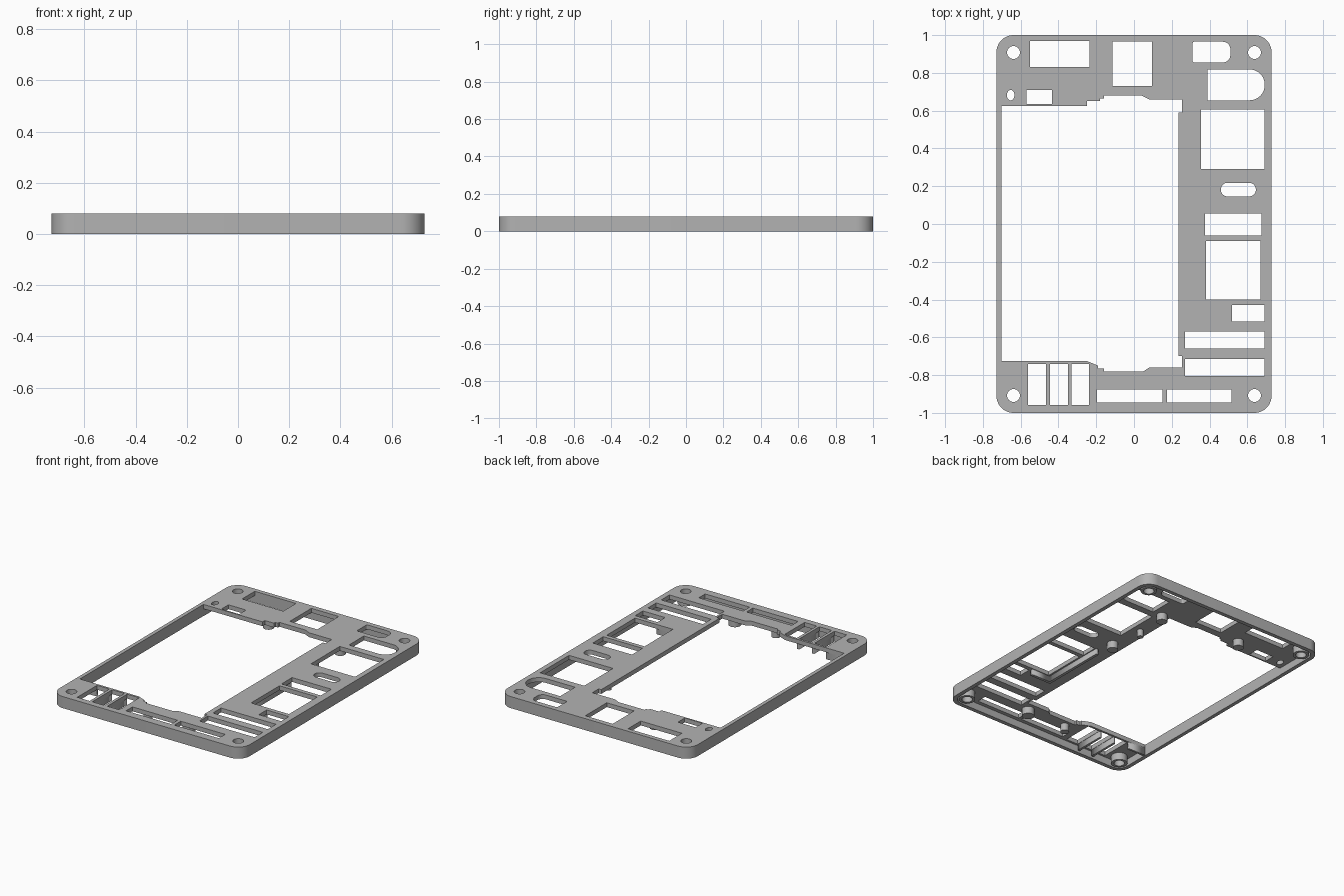
import bpy
import bmesh
from math import cos, sin, pi

if "Cube" in bpy.data.objects:
    bpy.data.objects.remove(bpy.data.objects["Cube"])

HEIGHT = 0.08
PLATE_Z = 0.05

grey = bpy.data.materials.new("plain_grey")
grey.use_nodes = True
colour = (0.45, 0.45, 0.45, 1)
grey.diffuse_color = colour
grey.node_tree.nodes["Principled BSDF"].inputs["Base Color"].default_value = colour


def rounded(x0, x1, y0, y1, left=0, right=0, steps=10):
    """Rectangle outline with separate corner radii for its left and right ends."""
    points = []
    for cx, cy, r, start in ((x1, y1, right, 0), (x0, y1, left, 1),
                             (x0, y0, left, 2), (x1, y0, right, 3)):
        if r == 0:
            points.append((cx, cy))
            continue
        ox = cx - r if cx == x1 else cx + r
        oy = cy - r if cy == y1 else cy + r
        for i in range(steps + 1):
            a = (start + i / steps) * pi / 2
            points.append((ox + r * cos(a), oy + r * sin(a)))
    return points


def oval(x, y, rx, ry=None, n=32):
    ry = ry or rx
    return [(x + rx * cos(2 * pi * i / n), y + ry * sin(2 * pi * i / n)) for i in range(n)]


def prism(name, outlines, z0, z1):
    """Extrude filled outlines; outlines inside others become holes."""
    curve = bpy.data.curves.new(name, 'CURVE')
    curve.dimensions = '2D'
    curve.fill_mode = 'BOTH'
    curve.extrude = (z1 - z0) / 2
    for outline in outlines:
        spline = curve.splines.new('POLY')
        spline.points.add(len(outline) - 1)
        for p, (x, y) in zip(spline.points, outline):
            p.co = (x, y, 0, 1)
        spline.use_cyclic_u = True
    obj = bpy.data.objects.new(name, curve)
    bpy.context.collection.objects.link(obj)
    activate(obj)
    bpy.ops.object.convert(target='MESH')
    obj = bpy.context.object
    bm = bmesh.new()
    bm.from_mesh(obj.data)
    bmesh.ops.remove_doubles(bm, verts=bm.verts, dist=0.0001)
    bmesh.ops.translate(bm, verts=bm.verts, vec=(0, 0, (z0 + z1) / 2))
    bmesh.ops.recalc_face_normals(bm, faces=bm.faces)
    bm.to_mesh(obj.data)
    bm.free()
    obj.data.materials.clear()
    obj.data.materials.append(grey)
    return obj


def activate(obj):
    bpy.ops.object.select_all(action='DESELECT')
    obj.select_set(True)
    bpy.context.view_layer.objects.active = obj


def cut(obj, cutter):
    mod = obj.modifiers.new("cut", 'BOOLEAN')
    mod.operation = 'DIFFERENCE'
    mod.solver = 'EXACT'
    mod.object = cutter
    activate(obj)
    bpy.ops.object.modifier_apply(modifier=mod.name)
    bpy.data.objects.remove(cutter)


# Frame body
frame = prism("frame", [rounded(-0.728, 0.728, -1, 1, 0.09, 0.09)], 0, HEIGHT)

# Hollow underside, leaving round posts standing
corners = [(sx * 0.638, sy * 0.908) for sx in (-1, 1) for sy in (-1, 1)]
posts = [oval(x, y, 0.052) for x, y in corners]
posts += [oval(x, y, r) for x, y, r in (
    (0.32, 0.66, 0.035), (0.33, 0.18, 0.035), (0.3, 0.42, 0.02),
    (-0.27, 0.72, 0.035), (0.2, -0.82, 0.04), (-0.11, -0.825, 0.028))]
cut(frame, prism("pocket", [rounded(-0.7, 0.7, -0.972, 0.972, 0.065, 0.065)] + posts,
                 -0.02, PLATE_Z))

# Main stepped opening
opening = [(-0.702, 0.625), (-0.25, 0.625), (-0.25, 0.65), (-0.18, 0.65),
           (-0.18, 0.665), (-0.16, 0.665), (-0.16, 0.68), (0.04, 0.68),
           (0.08, 0.66), (0.255, 0.66), (0.255, 0.59), (0.235, 0.59),
           (0.235, -0.7), (0.255, -0.7), (0.255, -0.76), (0.08, -0.76),
           (0.05, -0.78), (-0.16, -0.78), (-0.16, -0.765), (-0.19, -0.765),
           (-0.19, -0.75), (-0.25, -0.725), (-0.702, -0.725)]

# Windows, slots and screw holes
windows = [rounded(*w) for w in (
    (-0.55, -0.235, 0.83, 0.969), (-0.115, 0.095, 0.73, 0.965),
    (-0.57, -0.435, 0.635, 0.71), (0.355, 0.692, 0.29, 0.605),
    (0.375, 0.675, -0.06, 0.055), (0.38, 0.67, -0.4, -0.09),
    (0.52, 0.69, -0.515, -0.43), (0.27, 0.69, -0.66, -0.57),
    (0.27, 0.69, -0.805, -0.715), (-0.56, -0.465, -0.957, -0.74),
    (-0.445, -0.35, -0.957, -0.74), (-0.33, -0.237, -0.957, -0.74),
    (-0.195, 0.15, -0.945, -0.875), (0.175, 0.515, -0.945, -0.875))]
windows += [rounded(0.31, 0.51, 0.855, 0.965, 0.01, 0.04),
            rounded(0.39, 0.692, 0.655, 0.818, 0, 0.08),
            rounded(0.46, 0.645, 0.146, 0.218, 0.035, 0.035),
            oval(-0.653, 0.682, 0.02, 0.028)]
windows += [oval(x, y, 0.034) for x, y in corners]
cut(frame, prism("window_cutter", [opening] + windows, -0.03, HEIGHT + 0.02))
activate(frame)
bpy.ops.object.shade_smooth_by_angle()

# Stiffening ribs below the plate
ribs = {
    "corner_rib": (-0.71, -0.565, -0.74, -0.725, 0.002),
    "window_side_rib": (0.348, 0.368, -0.425, 0.06, 0.01),
    "window_end_rib": (0.368, 0.51, -0.425, -0.405, 0.01),
    "slot_rib_outer": (-0.463, -0.447, -0.957, -0.74, 0.005),
    "slot_rib_inner": (-0.348, -0.332, -0.957, -0.74, 0.005),
}
for name, (x0, x1, y0, y1, bottom) in ribs.items():
    prism(name, [rounded(x0, x1, y0, y1)], bottom, PLATE_Z + 0.01)
